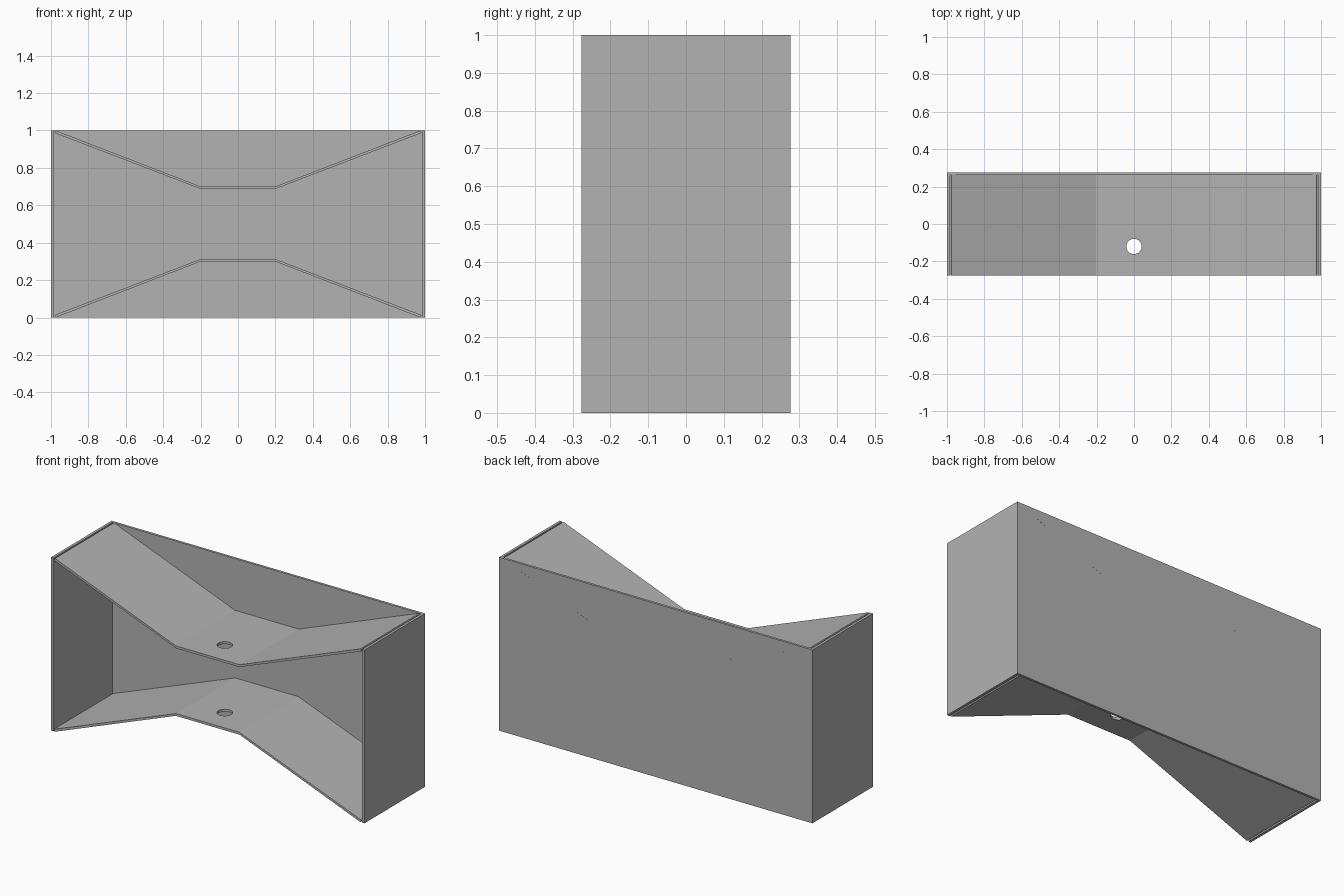
import bpy, bmesh
from mathutils import Vector

if "Cube" in bpy.data.objects:
    bpy.data.objects.remove(bpy.data.objects["Cube"])

grey = bpy.data.materials.new("grey")
grey.diffuse_color = (0.45, 0.45, 0.45, 1)
grey.use_nodes = True
grey.node_tree.nodes["Principled BSDF"].inputs["Base Color"].default_value = grey.diffuse_color


def prism(name, outline, y0, y1):
    """Extrude a closed x/z outline from y0 to y1."""
    bm = bmesh.new()
    face = bm.faces.new([bm.verts.new((x, y0, z)) for x, z in outline])
    ext = bmesh.ops.extrude_face_region(bm, geom=[face])
    moved = [g for g in ext["geom"] if isinstance(g, bmesh.types.BMVert)]
    bmesh.ops.translate(bm, verts=moved, vec=(0, y1 - y0, 0))
    bmesh.ops.recalc_face_normals(bm, faces=bm.faces)
    mesh = bpy.data.meshes.new(name)
    bm.to_mesh(mesh)
    bm.free()
    mesh.materials.append(grey)
    ob = bpy.data.objects.new(name, mesh)
    bpy.context.collection.objects.link(ob)
    return ob


def rect(x0, x1, z0, z1):
    return [(x0, z0), (x1, z0), (x1, z1), (x0, z1)]


# Back panel and the two upright ends
prism("back_panel", rect(-1, 1, 0, 1), 0.262, 0.276)
for side, s in (("left", -1), ("right", 1)):
    prism(side + "_end", rect(s * 0.985, s * 1.0, 0, 1), -0.276, 0.262)

# Round cutter for the cable holes
bpy.ops.mesh.primitive_cylinder_add(vertices=32, radius=0.041, depth=1.4,
                                    location=(0, -0.12, 0.5))
cutter = bpy.context.object
cutter.name = "hole_cutter"
cutter.hide_render = True
cutter.hide_viewport = True
cutter.data.materials.append(grey)

# Bent shelves, the lower one mirrored in height
bend = [(-0.975, 1.0), (-0.204, 0.702), (0.204, 0.702), (0.975, 1.0),
        (0.981, 0.987), (0.201, 0.688), (-0.201, 0.688), (-0.981, 0.987)]
for name, flip in (("upper_shelf", False), ("lower_shelf", True)):
    shelf = prism(name, [(x, 1 - z if flip else z) for x, z in bend],
                  -0.276, 0.262)
    hole = shelf.modifiers.new("hole", 'BOOLEAN')
    hole.operation = 'DIFFERENCE'
    hole.solver = 'EXACT'
    hole.object = cutter

# Shelf tabs showing flush on the back panel
slope = Vector((0.771, 0.298)).normalized()
normal = Vector((-slope.y, slope.x))
for s in (-1, 1):
    for i, (x, half) in enumerate(((0.47, 0.045), (0.83, 0.035))):
        mid = Vector((x, 0.702 + (x - 0.204) * 0.298 / 0.771)) - normal * 0.007
        pts = [mid + slope * a * half + normal * b * 0.006
               for a, b in ((-1, -1), (1, -1), (1, 1), (-1, 1))]
        prism("shelf_tab_%s_%d" % ("left" if s < 0 else "right", i + 1),
              [(s * p.x, p.y) for p in pts], 0.27, 0.2765)
